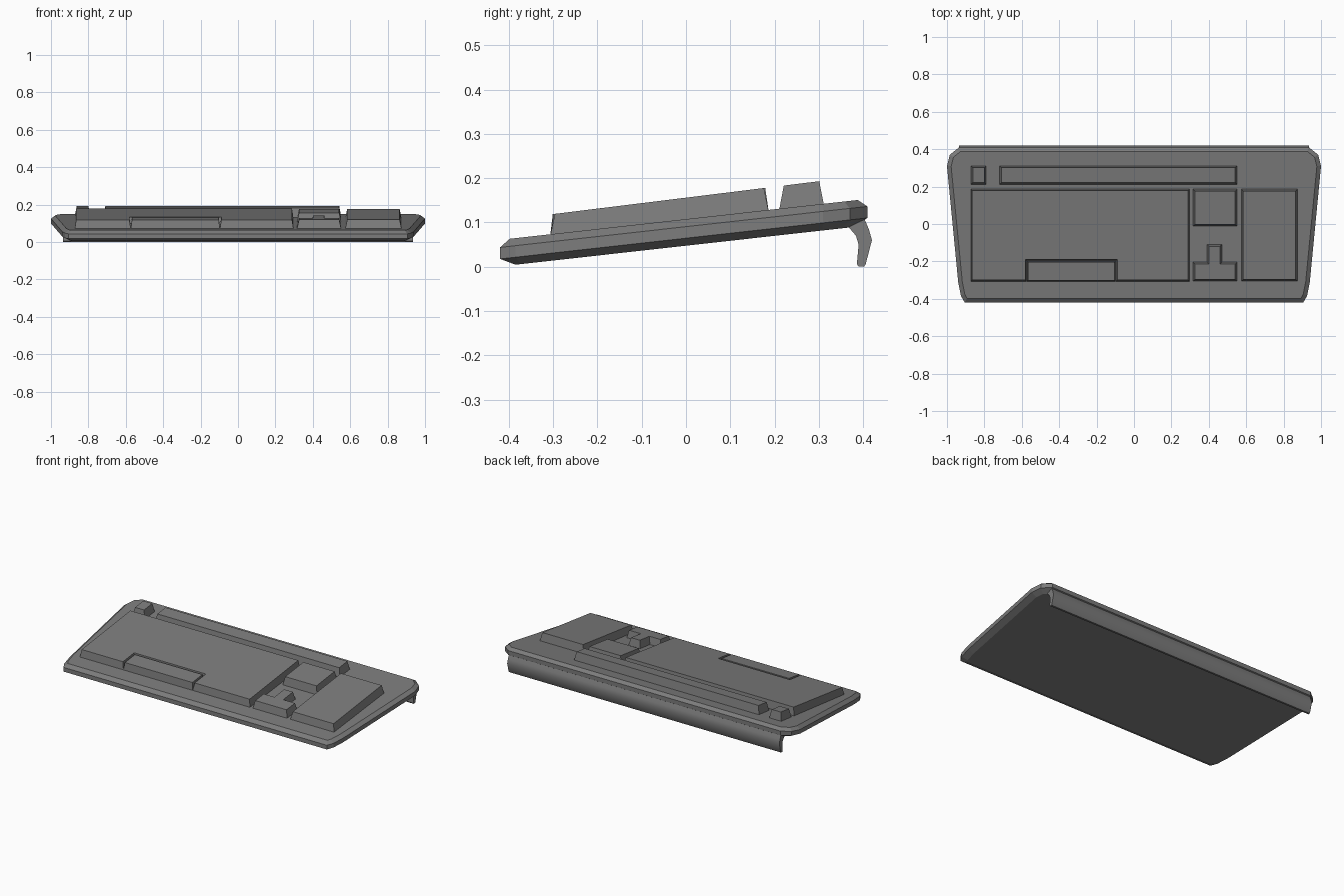
import bpy, bmesh, math
from mathutils import Vector

if "Cube" in bpy.data.objects:
    bpy.data.objects.remove(bpy.data.objects["Cube"])

grey = bpy.data.materials.new("dark grey plastic")
grey.use_nodes = True
COLOUR = (0.2, 0.2, 0.2, 1)
grey.diffuse_color = COLOUR
grey.node_tree.nodes["Principled BSDF"].inputs["Base Color"].default_value = COLOUR


def deck(y):
    """Height of the sloping top deck."""
    return 0.1075 + 0.1115 * y


def inset(points, d):
    """Move each edge of a counter-clockwise outline inwards by d."""
    result = []
    for i, p in enumerate(points):
        p = Vector(p)
        a = (p - Vector(points[i - 1])).normalized()
        b = (Vector(points[(i + 1) % len(points)]) - p).normalized()
        na, nb = Vector((-a.y, a.x)), Vector((-b.y, b.x))
        result.append(p + (na + nb) * d / (1 + na.dot(nb)))
    return result


def loft(name, rings):
    """Join stacked outlines into a closed solid."""
    bm = bmesh.new()
    loops = [[bm.verts.new(p) for p in ring] for ring in rings]
    n = len(loops[0])
    for low, high in zip(loops, loops[1:]):
        for i in range(n):
            j = (i + 1) % n
            bm.faces.new((low[i], low[j], high[j], high[i]))
    bm.faces.new(loops[0][::-1])
    bm.faces.new(loops[-1])
    bmesh.ops.recalc_face_normals(bm, faces=bm.faces)
    mesh = bpy.data.meshes.new(name)
    bm.to_mesh(mesh)
    bm.free()
    mesh.materials.append(grey)
    obj = bpy.data.objects.new(name, mesh)
    bpy.context.collection.objects.link(obj)
    return obj


# Tray: chamfered slab, wider at the rear
half = [(0.905, -0.42), (0.925, -0.385), (0.94, -0.31),
        (1.0, 0.31), (0.985, 0.37), (0.935, 0.41)]
outline = half + [(-x, y) for x, y in reversed(half)]
layers = [(0.035, -0.06), (0, -0.043), (0, -0.017), (0.022, 0)]
loft("tray", [[(p[0], p[1], deck(p[1]) + h) for p in inset(outline, d)]
              for d, h in layers])


# Key blocks: tapered outlines standing on the deck
def key_block(name, points, taper=0.011):
    base = [(x, y, deck(y) - 0.005) for x, y in points]
    top = [(p.x, p.y, deck(p.y) + 0.0485 + 0.012 * p.y)
           for p in inset(points, taper)]
    loft(name, [base, top])


def box(x0, x1, y0, y1):
    return [(x0, y0), (x1, y0), (x1, y1), (x0, y1)]


FRONT, REAR = -0.307, 0.187
key_block("main_keys", [(-0.873, FRONT), (-0.573, FRONT), (-0.573, -0.197),
                        (-0.097, -0.197), (-0.097, FRONT), (0.297, FRONT),
                        (0.297, REAR), (-0.873, REAR)], 0.008)
key_block("space_bar", box(-0.573, -0.097, FRONT, -0.197), 0.006)
key_block("escape_key", box(-0.873, -0.789, 0.21, 0.312))
key_block("function_keys", box(-0.72, 0.552, 0.21, 0.312))
key_block("navigation_keys", box(0.315, 0.552, -0.013, REAR))
key_block("number_keys", box(0.573, 0.875, FRONT, REAR))
key_block("arrow_keys", [(0.315, FRONT), (0.552, FRONT), (0.552, -0.203),
                         (0.472, -0.203), (0.472, -0.108), (0.39, -0.108),
                         (0.39, -0.203), (0.315, -0.203)])

# Rear foot: bent lip running the full width
profile = [(0.365, 0.092), (0.384, 0.07), (0.39, 0.05), (0.386, 0.006),
           (0.39, 0), (0.402, 0), (0.406, 0.006), (0.42, 0.06),
           (0.413, 0.085), (0.403, 0.108)]
foot = loft("rear_foot", [[(x, y, z) for y, z in profile]
                          for x in (-0.935, 0.935)])
bpy.context.view_layer.objects.active = foot
foot.select_set(True)
bpy.ops.object.shade_smooth_by_angle(angle=math.radians(35))
